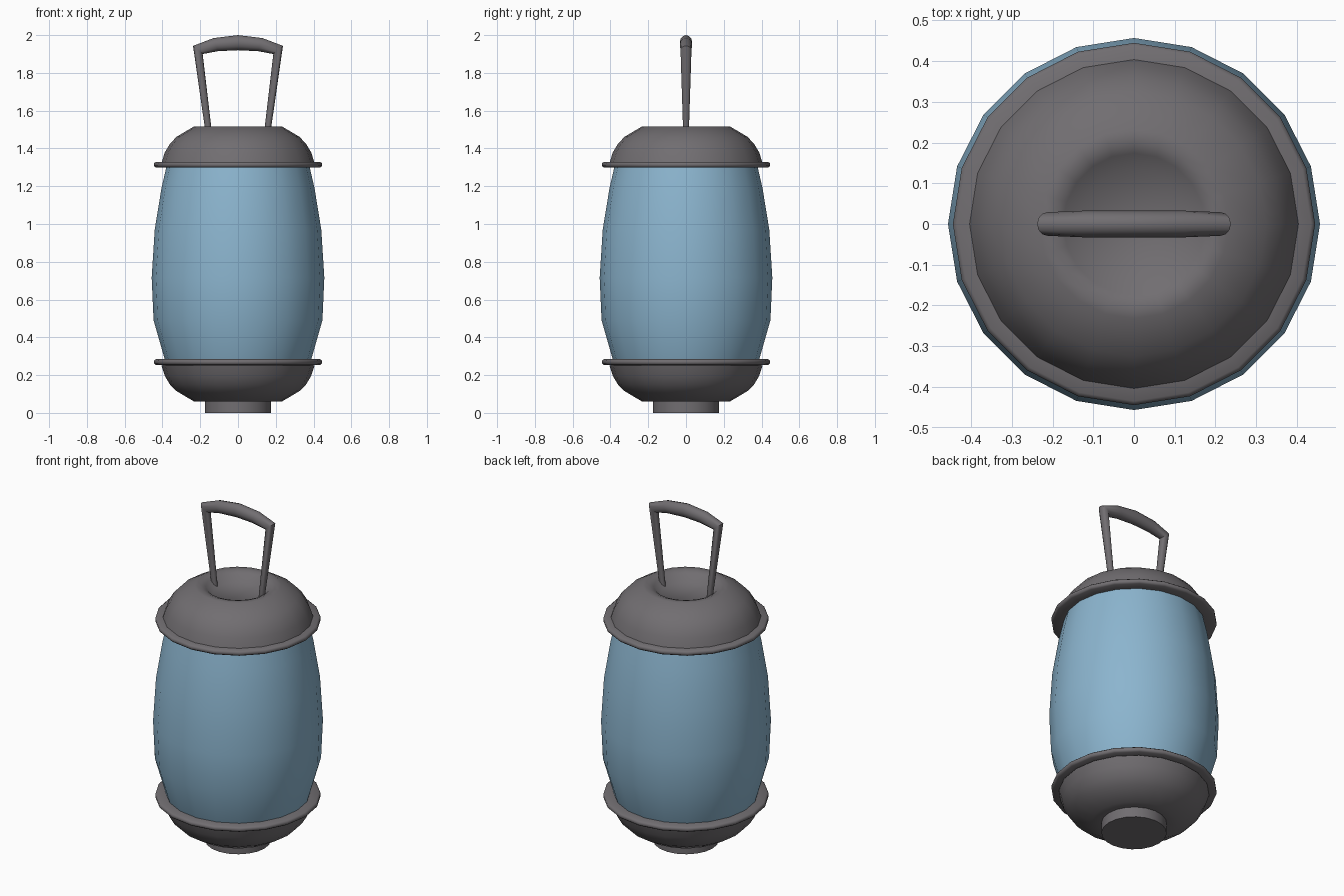
import bpy, bmesh
from math import sin, cos, tau, radians

if "Cube" in bpy.data.objects:
    bpy.data.objects.remove(bpy.data.objects["Cube"])


def material(name, colour):
    mat = bpy.data.materials.new(name)
    mat.use_nodes = True
    mat.diffuse_color = (*colour, 1)
    mat.node_tree.nodes["Principled BSDF"].inputs["Base Color"].default_value = (*colour, 1)
    return mat


def loft(name, rings, mat, angle):
    """Skin a list of vertex rings and close both ends."""
    bm = bmesh.new()
    loops = [[bm.verts.new(p) for p in ring] for ring in rings]
    n = len(loops[0])
    for a, b in zip(loops, loops[1:]):
        for i in range(n):
            j = (i + 1) % n
            bm.faces.new((a[i], a[j], b[j], b[i]))
    bm.faces.new(loops[0])
    bm.faces.new(loops[-1])
    bmesh.ops.recalc_face_normals(bm, faces=bm.faces)
    mesh = bpy.data.meshes.new(name)
    bm.to_mesh(mesh)
    bm.free()
    mesh.materials.append(mat)
    obj = bpy.data.objects.new(name, mesh)
    bpy.context.collection.objects.link(obj)
    bpy.ops.object.select_all(action='DESELECT')
    obj.select_set(True)
    bpy.context.view_layer.objects.active = obj
    bpy.ops.object.shade_smooth_by_angle(angle=radians(angle))
    return obj


def lathe(name, profile, mat, sides=20, angle=45):
    """Turn a (radius, height) profile around the z axis."""
    rings = [[(r * cos(tau * i / sides), r * sin(tau * i / sides), z) for i in range(sides)]
             for r, z in profile]
    return loft(name, rings, mat, angle)


metal = material("dark grey metal", (0.165, 0.155, 0.165))
glass = material("blue glass", (0.26, 0.46, 0.62))

# Barrel-shaped glass body
lathe("glass_body", [(0.375, 0.25), (0.387, 0.28), (0.447, 0.49), (0.457, 0.715),
                     (0.441, 0.97), (0.405, 1.19), (0.375, 1.32)], glass)

# Domed lid with a shallow well in its top
lathe("lid", [(0.36, 1.315), (0.405, 1.325), (0.387, 1.38), (0.36, 1.425), (0.325, 1.462),
              (0.232, 1.517), (0.2, 1.517), (0.174, 1.507), (0.135, 1.47)], metal)

# Bowl that holds the glass from below
lathe("lower_bowl", [(0.36, 0.265), (0.405, 0.25), (0.387, 0.195), (0.36, 0.15),
                     (0.325, 0.115), (0.232, 0.06), (0.17, 0.06)], metal)
lathe("foot", [(0.176, 0.075), (0.176, 0.0)], metal)

# Rounded rims where the metal meets the glass
for name, z in (("lid_rim", 1.314), ("bowl_rim", 0.269)):
    lathe(name, [(0.365, z - 0.013), (0.435, z - 0.015), (0.445, z - 0.007),
                 (0.445, z + 0.007), (0.435, z + 0.015), (0.365, z + 0.013)], metal, angle=60)

# Carrying handle: (outer x, outer z, inner x, inner z, half depth) from foot to middle
half = [(0.167, 1.45, 0.134, 1.45, 0.014), (0.238, 1.943, 0.187, 1.9, 0.029),
        (0.13, 1.984, 0.105, 1.915, 0.033)]
middle = [(0, 2.0, 0, 1.92, 0.033)]
path = half + middle + [(-a, b, -c, d, e) for a, b, c, d, e in reversed(half)]
sides = 12
rings = []
for ox, oz, ix, iz, depth in path:
    rings.append([((ox + ix) / 2 + (ox - ix) / 2 * cos(tau * i / sides),
                   depth * sin(tau * i / sides),
                   (oz + iz) / 2 + (oz - iz) / 2 * cos(tau * i / sides))
                  for i in range(sides)])
loft("handle", rings, metal, 50)
